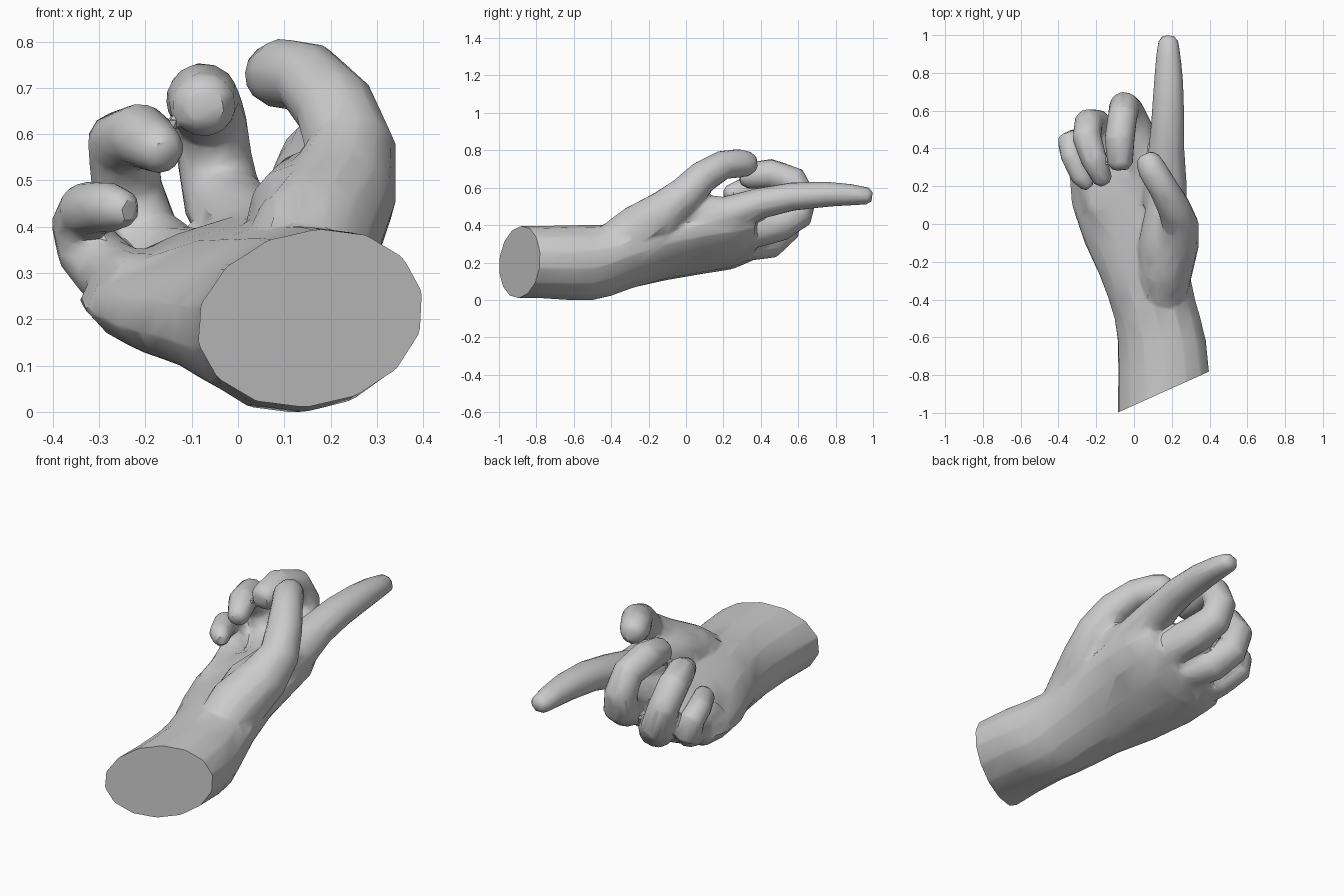
import bpy, bmesh, math
from mathutils import Vector

if "Cube" in bpy.data.objects:
    bpy.data.objects.remove(bpy.data.objects["Cube"])

SIDES = 14


def loft(bm, rings):
    """Skin a list of (centre, half-axis a, half-axis b, top factor) ovals into a closed tube."""
    loops = []
    for c, a, b, top in rings:
        loop = []
        for i in range(SIDES):
            t = 2 * math.pi * i / SIDES
            s = math.sin(t)
            loop.append(bm.verts.new(c + a * math.cos(t) + b * s * (top if s > 0 else 1)))
        loops.append(loop)
    for p, q in zip(loops, loops[1:]):
        for i in range(SIDES):
            j = (i + 1) % SIDES
            bm.faces.new((p[i], p[j], q[j], q[i]))
    bm.faces.new(loops[0][::-1])
    bm.faces.new(loops[-1])


def finger(bm, path, flat=1.0):
    """Tube along (x, y, z, radius) points, optionally flattened."""
    pts = [Vector(p[:3]) for p in path]
    u = Vector((1, 0, 0))
    rings = []
    for i, p in enumerate(pts):
        t = (pts[min(i + 1, len(pts) - 1)] - pts[max(i - 1, 0)]).normalized()
        u = (u - t * u.dot(t)).normalized()
        rings.append((p, u * path[i][3], t.cross(u) * path[i][3] * flat, 1))
    # rounded tip
    c, a, b, _ = rings[-1]
    tip = (pts[-1] - pts[-2]).normalized() * path[-1][3] * 0.5
    rings.append((c + tip, a * 0.6, b * 0.6, 1))
    loft(bm, rings)


bm = bmesh.new()

# forearm, wrist and palm: y, centre x, centre z, half width, half thickness, roll, top factor
trunk = [(-1.15, .163, .21, .258, .19, 12, 1), (-.80, .158, .21, .248, .19, 13, 1),
         (-.62, .148, .207, .24, .198, 14, 1), (-.50, .125, .207, .235, .2, 15, 1),
         (-.40, .095, .222, .237, .19, 16, .97), (-.28, .06, .25, .25, .172, 18, .92),
         (-.10, .01, .285, .287, .153, 19, .8), (.10, -.025, .325, .32, .155, 18, .55),
         (.25, -.04, .345, .32, .15, 18, .5), (.37, -.03, .36, .26, .11, 20, .5)]
rings = []
for y, x, z, w, t, roll, top in trunk:
    c, s = math.cos(math.radians(roll)), math.sin(math.radians(roll))
    rings.append((Vector((x, y, z)), Vector((c, 0, s)) * w, Vector((-s, 0, c)) * t, top))
loft(bm, rings)

# thumb
finger(bm, [(.15, -.42, .28, .12), (.168, -.25, .38, .142), (.222, -.10, .48, .123),
            (.245, 0, .575, .098), (.21, .09, .665, .088), (.15, .20, .73, .078),
            (.095, .29, .738, .077), (.073, .34, .735, .066)])
# web between thumb and index finger
finger(bm, [(.12, -.32, .35, .09), (.14, -.12, .43, .12), (.165, .06, .47, .107),
            (.18, .20, .465, .095)])
# index finger
finger(bm, [(.16, .10, .42, .12), (.168, .25, .475, .11), (.172, .40, .525, .095),
            (.18, .57, .56, .087), (.183, .75, .572, .078), (.182, .88, .57, .066),
            (.182, .97, .563, .054)], 0.88)
# middle finger
finger(bm, [(.07, .15, .35, .09), (.05, .33, .375, .10), (.005, .50, .415, .096),
            (-.035, .60, .47, .087), (-.05, .62, .55, .082), (-.06, .575, .645, .078),
            (-.077, .45, .683, .08), (-.073, .32, .67, .069)])
# ring finger
finger(bm, [(-.05, .15, .31, .09), (-.085, .32, .31, .097), (-.145, .45, .32, .092),
            (-.205, .53, .385, .082), (-.24, .535, .49, .077), (-.25, .46, .59, .077),
            (-.212, .34, .605, .07), (-.165, .235, .572, .053)])
# little finger
finger(bm, [(-.20, .08, .27, .08), (-.235, .24, .28, .082), (-.275, .36, .305, .076),
            (-.325, .445, .36, .07), (-.342, .44, .415, .063), (-.328, .36, .445, .061),
            (-.28, .25, .45, .055), (-.245, .21, .445, .042)])

bmesh.ops.recalc_face_normals(bm, faces=bm.faces)
mesh = bpy.data.meshes.new("hand")
bm.to_mesh(mesh)
bm.free()
hand = bpy.data.objects.new("hand", mesh)
bpy.context.collection.objects.link(hand)

# fuse into one skin, soften the joins, reduce to broad facets
m = hand.modifiers.new("fuse", 'REMESH')
m.mode = 'VOXEL'
m.voxel_size = 0.01
m = hand.modifiers.new("soften", 'SMOOTH')
m.factor = 0.5
m.iterations = 6
m = hand.modifiers.new("facet", 'DECIMATE')
m.ratio = 0.025
deps = bpy.context.evaluated_depsgraph_get()
bm = bmesh.new()
bm.from_mesh(bpy.data.meshes.new_from_object(hand.evaluated_get(deps)))
hand.modifiers.clear()

# slanted flat cut across the forearm
cut = bmesh.ops.bisect_plane(bm, geom=bm.verts[:] + bm.edges[:] + bm.faces[:],
                             plane_co=(.155, -.89, .2), plane_no=(.22, -.49, 0),
                             clear_outer=True)
bmesh.ops.edgeloop_fill(bm, edges=[g for g in cut["geom_cut"]
                                   if isinstance(g, bmesh.types.BMEdge)])
bmesh.ops.recalc_face_normals(bm, faces=bm.faces)

# stand on the ground
low = min(v.co.z for v in bm.verts)
bmesh.ops.translate(bm, verts=bm.verts, vec=(0, 0, -low))
bm.to_mesh(mesh)
bm.free()

grey = bpy.data.materials.new("plain grey")
grey.diffuse_color = (0.6, 0.6, 0.6, 1)
grey.use_nodes = True
grey.node_tree.nodes["Principled BSDF"].inputs["Base Color"].default_value = grey.diffuse_color
mesh.materials.clear()
mesh.materials.append(grey)

bpy.context.view_layer.objects.active = hand
hand.select_set(True)
bpy.ops.object.shade_smooth_by_angle(angle=math.radians(35))
